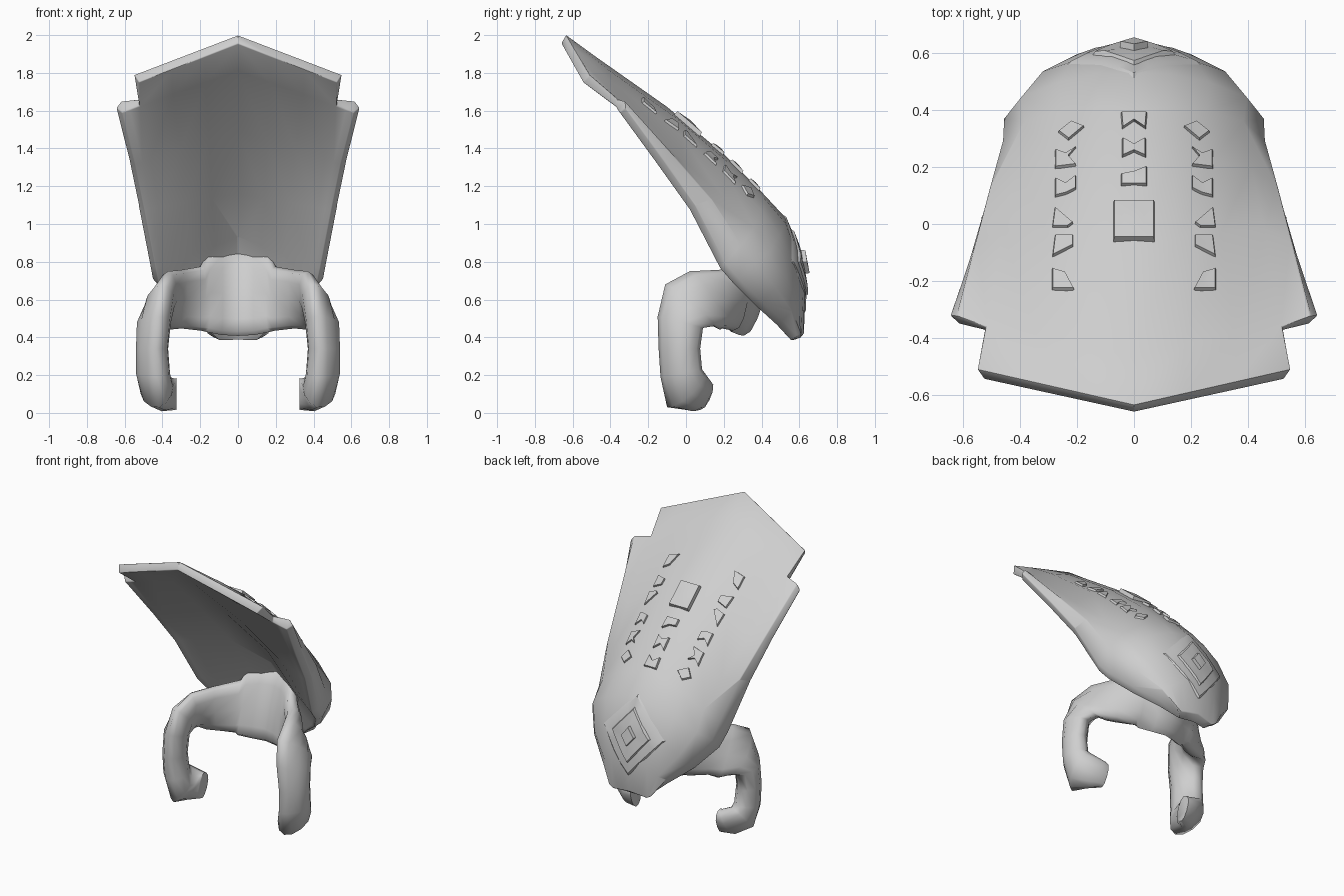
import bpy, bmesh, math
from mathutils import Vector
from mathutils.bvhtree import BVHTree

if "Cube" in bpy.data.objects:
    bpy.data.objects.remove(bpy.data.objects["Cube"], do_unlink=True)

grey = bpy.data.materials.new("light_grey")
grey.use_nodes = True
grey.diffuse_color = (0.62, 0.62, 0.62, 1)
grey.node_tree.nodes["Principled BSDF"].inputs["Base Color"].default_value = (0.62, 0.62, 0.62, 1)


def finish(name, bm, mirror=False, bevel=0, angle=40):
    bmesh.ops.recalc_face_normals(bm, faces=bm.faces)
    mesh = bpy.data.meshes.new(name)
    bm.to_mesh(mesh)
    bm.free()
    mesh.materials.append(grey)
    ob = bpy.data.objects.new(name, mesh)
    bpy.context.collection.objects.link(ob)
    if mirror:
        ob.modifiers.new("mirror", "MIRROR").merge_threshold = 0.002
    if bevel:
        bev = ob.modifiers.new("bevel", "BEVEL")
        bev.width, bev.segments, bev.limit_method = bevel, 2, "ANGLE"
        bev.angle_limit = math.radians(50)
    bpy.ops.object.select_all(action="DESELECT")
    ob.select_set(True)
    bpy.context.view_layer.objects.active = ob
    bpy.ops.object.convert(target="MESH")
    bpy.ops.object.shade_smooth_by_angle(angle=math.radians(angle))


# Shield: ridge, crease and outer edge of each row, bulge, and depth and height of the inner middle
rows = [
    ((0, -.635, 2.0), (.55, -.51, 1.79), None, 0, (-.66, 1.955)),
    ((0, -.47, 1.88), (.52, -.36, 1.66), (.645, -.32, 1.615), .02, (-.5, 1.81)),
    ((0, -.1, 1.62), (.46, -.02, 1.34), (.575, -.12, 1.34), .04, (-.17, 1.49)),
    ((0, .2, 1.37), (.41, .2, 1.14), (.525, .05, 1.1), .04, (.16, 1.16)),
    ((0, .4, 1.17), (.385, .36, .98), (.465, .21, .79), .04, (.36, .93)),
    ((0, .53, 1.03), (.395, .445, .86), (.45, .28, .71), .04, (.45, .8)),
    ((0, .59, .87), (.32, .535, .71), (.35, .4, .59), .03, (.5, .66)),
    ((0, .63, .66), (.2, .595, .56), (.22, .51, .49), .02, (.55, .52)),
    ((0, .625, .42), (.13, .61, .4), (.13, .585, .41), 0, (.575, .385)),
]
bm = bmesh.new()
outer, inner = [], []
rim = Vector((-.03, -.03, -.025))
for ridge, crease, edge, bulge, middle in rows:
    c, k, m = Vector(ridge), Vector(crease), Vector((0, *middle))
    line = [c] + [c.lerp(k, f) + Vector((0, .6, .8)) * bulge for f in (.33, .67)] + [k]
    last = k + Vector((-.025, -.035, -.04))
    steps = (0, .33, .67, 1)
    if edge:
        e = Vector(edge)
        line += [k.lerp(e, .55) + Vector((.03, .015, .015)), e]
        last, steps = e + rim, (0, .28, .56, .85, .93, 1)
    outer.append([bm.verts.new(p) for p in line])
    inner.append([bm.verts.new(m.lerp(last, f)) for f in steps])


def skin(grid):
    for a, b in zip(grid, grid[1:]):
        for j in range(min(len(a), len(b)) - 1):
            bm.faces.new((a[j], a[j + 1], b[j + 1], b[j]))


skin(outer)
surface = BVHTree.FromBMesh(bm)
partner = {o: i for ro, ri in zip(outer, inner) for o, i in zip(ro, ri)}
border = [ed.verts[:] for ed in bm.edges if ed.is_boundary and max(v.co.x for v in ed.verts) > .001]
skin(inner)
for a, b in border:
    bm.faces.new((a, b, partner[b], partner[a]))
finish("shield", bm, mirror=True, bevel=.02)


# Raised plates projected onto the shield
def drop(x, v, back):
    if back:
        start, way = Vector((max(abs(x), .003), 3, v)), Vector((0, -1, 0))
    else:
        start, way = Vector((max(abs(x), .003), v, 4)), Vector((0, 0, -1))
    hit = surface.ray_cast(start, way)[0]
    return Vector((x, hit.y, hit.z))


def plate(name, outline, height, mirror=False, back=False, taper=.85, div=1):
    out = Vector((0, 1, 0)) if back else Vector((0, .6, .8))
    corners = [Vector(p) for p in outline]
    mid = sum(corners, Vector((0, 0))) / len(corners)
    points = [p.lerp(q, i / div) for p, q in zip(corners, corners[1:] + corners[:1]) for i in range(div)]
    n = len(points)
    bm = bmesh.new()
    rings = []
    for scale, lift in ((1, -.015), (taper, height), (taper * .5, height)):
        ring = [mid.lerp(p, scale) for p in points]
        rings.append([bm.verts.new(drop(p.x, p.y, back) + out * lift) for p in ring])
    tip = bm.verts.new(drop(mid.x, mid.y, back) + out * height)
    for i in range(n):
        j = (i + 1) % n
        for a, b in zip(rings, rings[1:]):
            bm.faces.new((a[i], a[j], b[j], b[i]))
        bm.faces.new((rings[-1][i], rings[-1][j], tip))
    bm.faces.new(rings[0])
    finish(name, bm, mirror=mirror, angle=35)


side_shapes = [
    [(.17, .34), (.22, .36), (.27, .32), (.23, .29)],
    [(.2, .27), (.24, .245), (.28, .26), (.28, .19), (.2, .2), (.23, .235)],
    [(.2, .17), (.24, .14), (.28, .16), (.28, .09), (.24, .1), (.2, .12)],
    [(.21, .0), (.28, .06), (.29, -.015), (.23, -.015)],
    [(.21, -.04), (.28, -.04), (.29, -.12), (.21, -.08)],
    [(.24, -.17), (.29, -.155), (.29, -.235), (.205, -.235)],
]
for shape in side_shapes:
    plate("side_plate", shape, .012, mirror=True)
centre_shapes = [
    [(-.05, .39), (.05, .39), (.045, .33), (0, .36), (-.045, .33)],
    [(-.045, .3), (0, .275), (.045, .3), (.045, .23), (0, .25), (-.045, .23)],
    [(-.05, .17), (0, .18), (.05, .2), (.05, .13), (-.05, .13)],
]
for shape in centre_shapes:
    plate("centre_plate", shape, .015)
plate("square_plate", [(-.075, .075), (.075, .075), (.075, -.065), (-.075, -.065)], .025, taper=.92)

# Stepped diamond and stud on the lower back
for name, half, up, down, height in (("outer_diamond", .26, .28, .3, .008),
                                     ("inner_diamond", .16, .19, .2, .018),
                                     ("stud", .055, .07, .07, .04)):
    z = .8
    plate(name, [(0, z + up), (half, z), (0, z - down), (-half, z)], height, back=True, div=4)

# Headband: centre, half height, half thickness and roundness at each station, foot to middle
stations = [
    ((.325, .085, .10), (0, -.035, -.075), (0, .04, -.03), .8),
    ((.37, .065, .095), (.02, -.06, -.08), (.03, .05, -.03), .9),
    ((.43, .0, .12), (-.01, -.1, -.09), (.085, .03, -.02), 1.1),
    ((.45, -.025, .21), (-.02, -.11, -.02), (.09, 0, 0), 1.2),
    ((.455, -.035, .34), (-.02, -.11, 0), (.085, 0, 0), 1.2),
    ((.445, -.03, .48), (-.02, -.12, .03), (.09, .01, 0), 1.2),
    ((.415, .02, .57), (-.01, -.13, .11), (.08, .03, 0), 1.1),
    ((.37, .1, .595), (0, -.08, .155), (.05, .05, 0), .9),
    ((.30, .18, .602), (0, -.01, .155), (.035, .05, 0), .75),
    ((.195, .28, .605), (0, .03, .17), (.025, .05, 0), .75),
    ((.17, .3, .637), (0, .06, .208), (.025, .05, 0), .75),
    ((.09, .35, .635), (0, .07, .222), (.01, .05, 0), .75),
    ((0, .375, .633), (0, .07, .225), (0, .05, 0), .75),
]
bm = bmesh.new()
rings = []
for c, a, b, power in stations:
    ring = []
    for i in range(12):
        t = 2 * math.pi * i / 12
        u, v = (math.copysign(abs(f) ** power, f) for f in (math.cos(t), math.sin(t)))
        ring.append(bm.verts.new(Vector(c) + Vector(a) * u + Vector(b) * v))
    rings.append(ring)
for p, q in zip(rings, rings[1:]):
    for i in range(12):
        j = (i + 1) % 12
        bm.faces.new((p[i], p[j], q[j], q[i]))
bm.faces.new(rings[0])
finish("headband", bm, mirror=True, angle=60)
